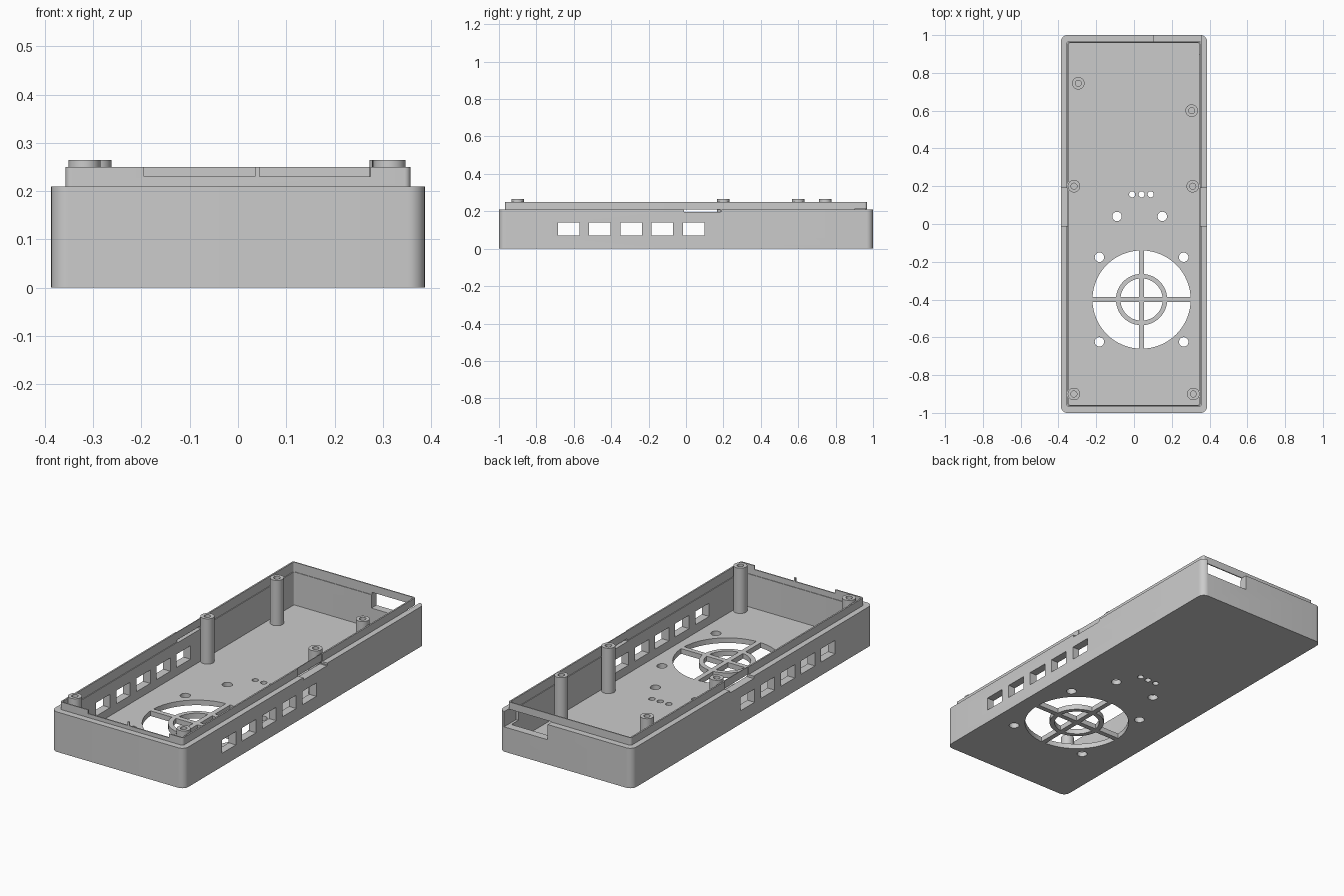
import bpy
import bmesh
from math import cos, sin, pi, radians

cube = bpy.data.objects.get("Cube")
if cube:
    bpy.data.objects.remove(cube, do_unlink=True)

# One grey plastic
grey = bpy.data.materials.new("grey plastic")
grey.use_nodes = True
colour = (0.6, 0.6, 0.6, 1)
grey.diffuse_color = colour
grey.node_tree.nodes["Principled BSDF"].inputs["Base Color"].default_value = colour


def prism(name, outline, z0, z1):
    """Extrude a flat outline from z0 to z1."""
    bm = bmesh.new()
    base = bm.faces.new([bm.verts.new((x, y, z0)) for x, y in outline])
    top = bmesh.ops.extrude_face_region(bm, geom=[base])["geom"]
    for v in top:
        if isinstance(v, bmesh.types.BMVert):
            v.co.z = z1
    bmesh.ops.recalc_face_normals(bm, faces=bm.faces)
    mesh = bpy.data.meshes.new(name)
    bm.to_mesh(mesh)
    bm.free()
    mesh.materials.append(grey)
    ob = bpy.data.objects.new(name, mesh)
    bpy.context.collection.objects.link(ob)
    return ob


def rounded(name, hx, hy, r, z0, z1, steps=8):
    """Rounded rectangular block centred on the origin."""
    pts = []
    for q, (sx, sy) in enumerate([(1, 1), (-1, 1), (-1, -1), (1, -1)]):
        for i in range(steps + 1):
            a = (q + i / steps) * pi / 2
            pts.append((sx * (hx - r) + r * cos(a), sy * (hy - r) + r * sin(a)))
    return prism(name, pts, z0, z1)


def block(name, x0, x1, y0, y1, z0, z1):
    return prism(name, [(x0, y0), (x1, y0), (x1, y1), (x0, y1)], z0, z1)


def cylinder(name, x, y, r, z0, z1, n=32):
    ring = [(x + r * cos(2 * pi * i / n), y + r * sin(2 * pi * i / n)) for i in range(n)]
    return prism(name, ring, z0, z1)


def combine(target, tool, operation="DIFFERENCE"):
    """Apply a boolean and discard the tool."""
    mod = target.modifiers.new("cut", "BOOLEAN")
    mod.operation = operation
    mod.solver = "EXACT"
    mod.object = tool
    bpy.context.view_layer.objects.active = target
    bpy.ops.object.modifier_apply(modifier=mod.name)
    bpy.data.objects.remove(tool, do_unlink=True)


def smooth(ob):
    bpy.ops.object.select_all(action="DESELECT")
    ob.select_set(True)
    bpy.context.view_layer.objects.active = ob
    bpy.ops.object.shade_smooth_by_angle(angle=radians(30))


FLOOR, RIM, LIP = 0.027, 0.21, 0.25

# Tray with a raised inner lip
tray = rounded("tray", 0.387, 1.0, 0.035, 0, RIM)
combine(tray, rounded("lip", 0.357, 0.967, 0.012, 0.1, LIP), "UNION")
combine(tray, rounded("cavity", 0.345, 0.958, 0.008, FLOOR, 0.205))
combine(tray, rounded("lip_cavity", 0.349, 0.961, 0.008, 0.2, 0.3))

# Five vents through both long walls
for i in range(5):
    y = -0.685 + i * 0.167
    combine(tray, block("vent", -0.5, 0.5, y, y + 0.115, 0.07, 0.14))

# Narrow latch slots under the lip, with the lip set back above them
combine(tray, block("latch_slot", -0.5, 0.5, -0.01, 0.185, 0.197, RIM))
for s in (-1, 1):
    x0, x1 = sorted((s * 0.353, s * 0.4))
    combine(tray, block("latch_recess", x0, x1, -0.01, 0.19, 0.2, 0.3))

# Connector opening in the back wall, below the lip
combine(tray, block("back_opening", 0.105, 0.358, 0.9, 1.1, 0.13, 0.212))

# Two shallow notches in the front lip
for x in (-0.195, 0.045):
    combine(tray, block("front_notch", x, x + 0.23, -1.1, -0.94, 0.23, 0.3))

# Fan opening that leaves a ring and a cross standing
FX, FY = 0.04, -0.4
fan = cylinder("fan_cutter", FX, FY, 0.26, -0.1, 0.06, 64)
ring = cylinder("ring", FX, FY, 0.136, -0.2, 0.1, 48)
combine(ring, cylinder("ring_hole", FX, FY, 0.112, -0.3, 0.2, 48))
combine(fan, ring)
combine(fan, block("bar", FX - 0.3, FX + 0.3, FY - 0.013, FY + 0.013, -0.2, 0.1))
combine(fan, block("bar", FX - 0.013, FX + 0.013, FY - 0.3, FY + 0.3, -0.2, 0.1))
combine(tray, fan)

# Round floor holes: fan screws, buttons and small lights
holes = [(FX + sx * 0.223, FY + sy * 0.224, 0.025) for sx in (-1, 1) for sy in (-1, 1)]
holes += [(x, 0.04, 0.025) for x in (-0.09, 0.15)]
holes += [(x, 0.157, 0.016) for x in (-0.01, 0.04, 0.088)]
for x, y, r in holes:
    combine(tray, cylinder("hole", x, y, r, -0.1, 0.06, 24))
smooth(tray)

# Hollow screw posts
posts = [(-0.318, -0.9), (0.314, -0.9), (-0.318, 0.2), (0.311, 0.2),
         (-0.295, 0.745), (0.305, 0.6)]
for x, y in posts:
    post = cylinder("screw_post", x, y, 0.033, 0.015, 0.265)
    combine(post, cylinder("bore", x, y, 0.016, 0.1, 0.3, 24))
    smooth(post)
